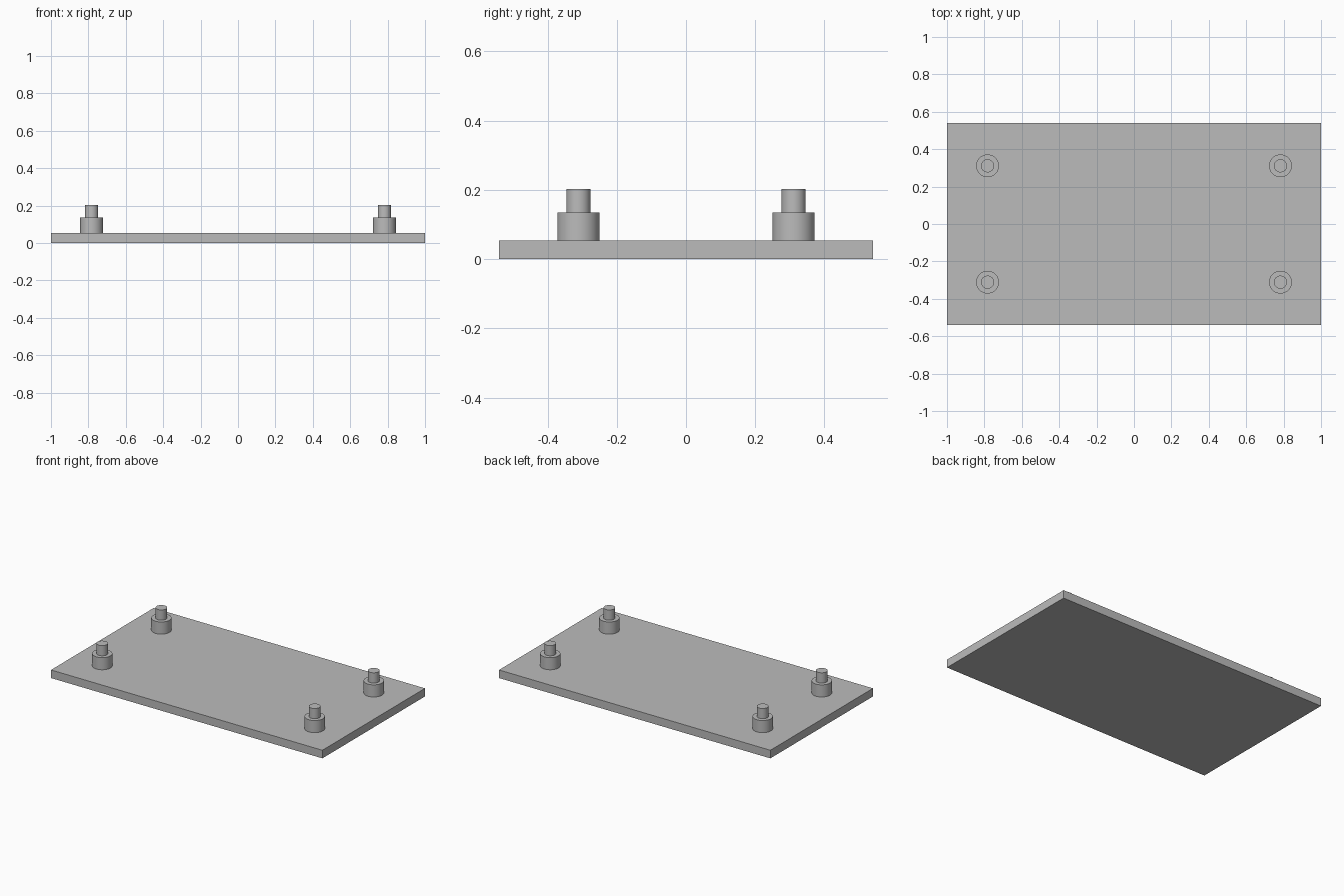
import bpy, bmesh, math
from mathutils import Matrix, Vector

cube = bpy.data.objects.get("Cube")
if cube:
    bpy.data.objects.remove(cube, do_unlink=True)

HALF_X, HALF_Y, PLATE_TOP = 1.0, 0.54, 0.054
POST_X, POST_Y = 0.783, 0.311
BOSS_R, BOSS_TOP = 0.061, 0.135
PIN_R, PIN_TOP = 0.035, 0.203

grey = bpy.data.materials.new("plain grey")
grey.use_nodes = True
colour = (0.5, 0.5, 0.5, 1)
grey.diffuse_color = colour
grey.node_tree.nodes["Principled BSDF"].inputs["Base Color"].default_value = colour


def add_object(name, bm, location=(0, 0, 0)):
    bmesh.ops.recalc_face_normals(bm, faces=bm.faces)
    mesh = bpy.data.meshes.new(name)
    bm.to_mesh(mesh)
    bm.free()
    mesh.materials.append(grey)
    obj = bpy.data.objects.new(name, mesh)
    obj.location = location
    bpy.context.collection.objects.link(obj)
    return obj


# Flat rectangular base plate
bm = bmesh.new()
size = Matrix.Diagonal((2 * HALF_X, 2 * HALF_Y, PLATE_TOP, 1))
bmesh.ops.create_cube(bm, size=1, matrix=Matrix.Translation((0, 0, PLATE_TOP / 2)) @ size)
add_object("base_plate", bm)


# Stepped standoff: a wide boss with a narrow pin, turned from one profile
def standoff(name, x, y):
    profile = [(BOSS_R, PLATE_TOP), (BOSS_R, BOSS_TOP), (PIN_R, BOSS_TOP),
               (PIN_R, PIN_TOP), (0, PIN_TOP)]
    bm = bmesh.new()
    verts = [bm.verts.new((r, 0, z)) for r, z in profile]
    edges = [bm.edges.new(pair) for pair in zip(verts, verts[1:])]
    bmesh.ops.spin(bm, geom=verts + edges, cent=Vector(), axis=(0, 0, 1),
                   angle=math.tau, steps=48)
    bmesh.ops.remove_doubles(bm, verts=bm.verts, dist=0.0001)
    obj = add_object(name, bm, (x, y, 0))
    bpy.ops.object.select_all(action='DESELECT')
    obj.select_set(True)
    bpy.context.view_layer.objects.active = obj
    bpy.ops.object.shade_smooth_by_angle(angle=math.radians(30))


# One standoff near each corner
for end, sy in (("front", -1), ("back", 1)):
    for side, sx in (("right", -1), ("left", 1)):
        standoff(f"{end}_{side}_standoff", sx * POST_X, sy * POST_Y)
